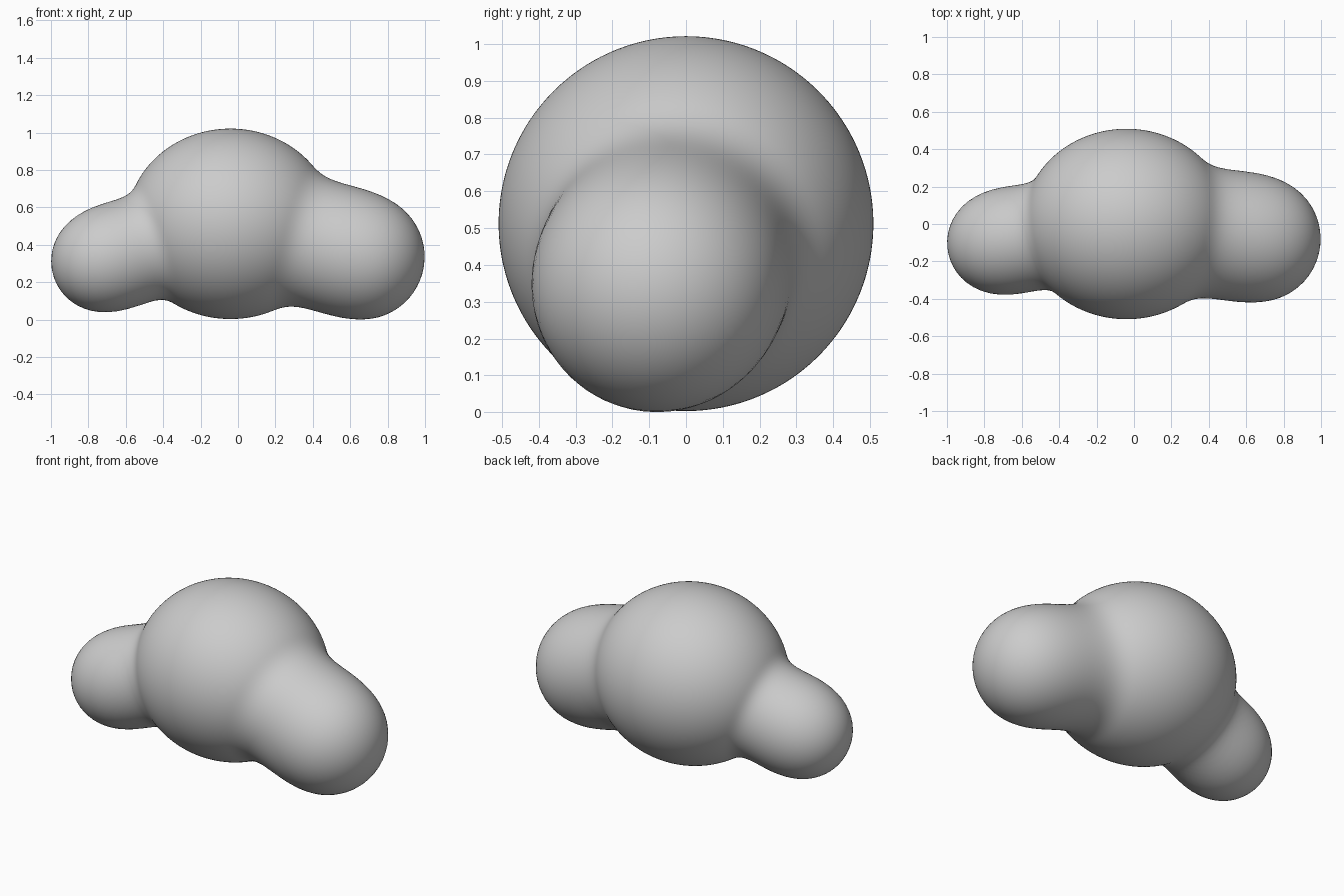
import bpy, bmesh
from mathutils import Vector

if "Cube" in bpy.data.objects:
    bpy.data.objects.remove(bpy.data.objects["Cube"])

# Three soft lobes (centre, visible radii) merged by a metaball-style field
STRENGTH, LEVEL = 2.0, 0.6
REACH = 1 - (LEVEL / STRENGTH) ** (1 / 3)
LOBES = [
    (Vector((-0.04, 0.0, 0.512)), (0.555, 0.509, 0.509)),    # large middle lobe
    (Vector((0.665, -0.08, 0.336)), (0.333, 0.335, 0.335)),  # right lobe
    (Vector((-0.728, -0.10, 0.313)), (0.271, 0.271, 0.271)), # left lobe
]


def field(p):
    total = 0.0
    for centre, (rx, ry, rz) in LOBES:
        d = p - centre
        q = 1 - REACH * ((d.x / rx) ** 2 + (d.y / ry) ** 2 + (d.z / rz) ** 2)
        if q > 0:
            total += STRENGTH * q ** 3
    return total


# Push each vertex of a sphere out from the middle lobe onto the merged surface
core = Vector((-0.05, -0.03, 0.47))
bm = bmesh.new()
bmesh.ops.create_icosphere(bm, subdivisions=6, radius=1.0)
for v in bm.verts:
    ray = v.co.normalized()
    inner, outer = 0.2, 1.3
    for _ in range(22):
        mid = (inner + outer) / 2
        if field(core + ray * mid) > LEVEL:
            inner = mid
        else:
            outer = mid
    v.co = core + ray * inner
for f in bm.faces:
    f.smooth = True

mesh = bpy.data.meshes.new("three_lobed_blob")
bm.to_mesh(mesh)
bm.free()
blob = bpy.data.objects.new("three_lobed_blob", mesh)
bpy.context.collection.objects.link(blob)
